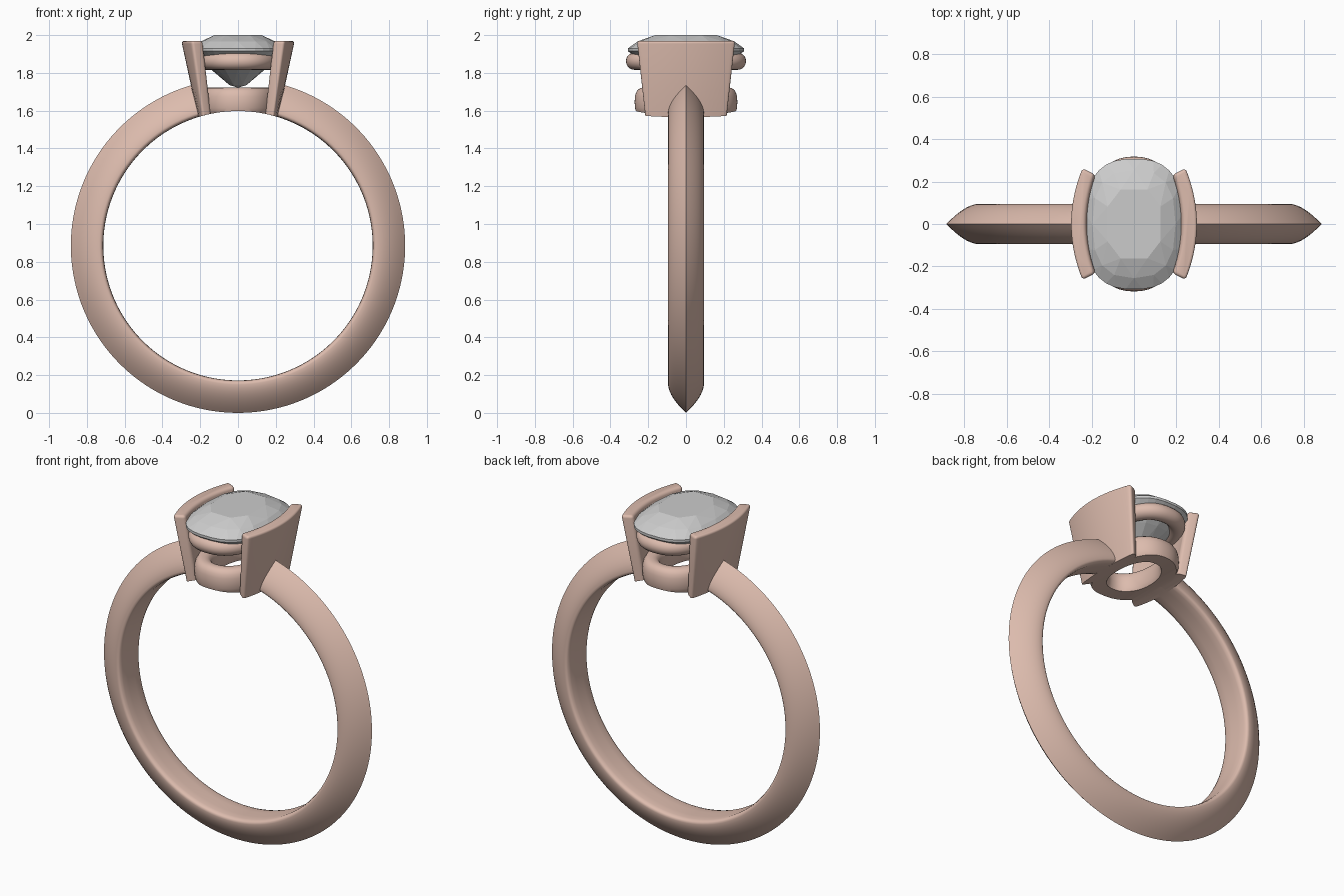
import bpy, bmesh
from math import sin, cos, pi, radians, copysign

if "Cube" in bpy.data.objects:
    bpy.data.objects.remove(bpy.data.objects["Cube"])

CZ, INNER = 0.885, 0.713          # finger hole centre height and radius


def material(name, rgb):
    m = bpy.data.materials.new(name)
    m.diffuse_color = (*rgb, 1)
    m.use_nodes = True
    m.node_tree.nodes["Principled BSDF"].inputs["Base Color"].default_value = m.diffuse_color
    return m


ROSE = material("rose_gold", (0.72, 0.50, 0.42))


def finish(bm, name, mat=None):
    bmesh.ops.recalc_face_normals(bm, faces=bm.faces)
    me = bpy.data.meshes.new(name)
    bm.to_mesh(me)
    bm.free()
    ob = bpy.data.objects.new(name, me)
    bpy.context.collection.objects.link(ob)
    if mat:
        me.materials.append(mat)
    return ob


def activate(ob):
    bpy.ops.object.select_all(action='DESELECT')
    ob.select_set(True)
    bpy.context.view_layer.objects.active = ob


def smooth(ob, angle=35):
    activate(ob)
    bpy.ops.object.shade_smooth_by_angle(angle=radians(angle))


def loft(sections, closed):
    """Skin a list of closed sections; cap the ends when the path is open."""
    bm = bmesh.new()
    rows = [[bm.verts.new(p) for p in s] for s in sections]
    n = len(rows[0])
    for a, b in zip(rows, rows[1:] + (rows[:1] if closed else [])):
        for i in range(n):
            j = (i + 1) % n
            bm.faces.new((a[i], a[j], b[j], b[i]))
    if not closed:
        bm.faces.new(rows[0])
        bm.faces.new(rows[-1])
    return bm


def spow(v, e):
    return copysign(abs(v) ** e, v)


def cushion(rx, ry, t, n=2.7):
    return rx * spow(cos(t), 2 / n), ry * spow(sin(t), 2 / n)


def cut_and_apply(ob, cutter):
    activate(ob)
    m = ob.modifiers.new("finger_hole", 'BOOLEAN')
    m.operation, m.solver, m.object = 'DIFFERENCE', 'EXACT', cutter
    bpy.ops.object.modifier_apply(modifier=m.name)


# Band: knife-edge profile swept round, left open beneath the setting
half = [(0.735 + 0.15 * t, 0.095 * (1 - t ** 1.7)) for t in [i / 8 for i in range(9)]]
side = [(INNER, 0.03), (0.714, 0.07), (0.719, 0.088), (0.726, 0.094)] + half
profile = side + [(r, -y) for r, y in reversed(side[:-1])]
gap, steps = radians(13), 120
sections = []
for i in range(steps + 1):
    a = gap + (2 * pi - 2 * gap) * i / steps
    sections.append([(r * sin(a), y, CZ + r * cos(a)) for r, y in profile])
smooth(finish(loft(sections, False), "band", ROSE))

# Cutter for the finger hole
bpy.ops.mesh.primitive_cylinder_add(vertices=160, radius=INNER, depth=2,
                                    location=(0, 0, CZ), rotation=(pi / 2, 0, 0))
cutter = bpy.context.object
cutter.name = "finger_hole_cutter"
cutter.hide_render = True


# Gallery rings: rounded section swept round an oval
def gallery(name, rx, ry, z, a, b, n, sq, flare=0.0):
    secs = []
    for i in range(72):
        t = 2 * pi * i / 72
        sec = []
        for k in range(20):
            u = 2 * pi * k / 20
            d, h = a * spow(cos(u), sq), b * spow(sin(u), sq)
            x, y = cushion(rx + d + flare * h, ry + d + flare * h, t, n)
            sec.append((x, y, z + h))
        secs.append(sec)
    return finish(loft(secs, True), name, ROSE)


smooth(gallery("upper_gallery", 0.175, 0.272, 1.862, 0.046, 0.046, 2.3, 1.0))
lower = gallery("lower_gallery", 0.155, 0.222, 1.645, 0.05, 0.078, 2.2, 0.8)
cut_and_apply(lower, cutter)
smooth(lower)


# Half-bezel walls: curved in plan, flaring upwards, soft edges
def wall(name, s):
    def level(z, outer, thick, hy, bow):
        ys = [-1 + i / 10 for i in range(21)]
        out = [(s * (outer - bow * v * v), v * hy, z) for v in ys]
        inn = [(s * (outer - thick - (bow - 0.012) * v * v), v * (hy - 0.03), z) for v in ys]
        return out + inn[::-1]
    bm = loft([level(1.53, 0.205, 0.058, 0.217, 0.022),
               level(1.97, 0.300, 0.072, 0.265, 0.055)], False)
    bmesh.ops.recalc_face_normals(bm, faces=bm.faces)
    edges = [e for e in bm.edges if e.calc_face_angle(0) > radians(35)]
    bmesh.ops.bevel(bm, geom=edges, offset=0.016, segments=4, profile=0.5, affect='EDGES')
    ob = finish(bm, name, ROSE)
    cut_and_apply(ob, cutter)
    smooth(ob)


wall("right_wall", 1)
wall("left_wall", -1)
bpy.data.objects.remove(cutter)

# Cushion-cut stone: hull of staggered facet rings
bm = bmesh.new()
for count, scale, z, shift in [(8, 0.56, 2.0, 0.5), (16, 0.83, 1.967, 0), (32, 1, 1.93, 0.5),
                               (32, 1, 1.915, 0.5), (16, 0.64, 1.825, 0), (8, 0.2, 1.735, 0.5),
                               (1, 0, 1.722, 0)]:
    for i in range(count):
        x, y = cushion(0.236 * scale, 0.308 * scale, 2 * pi * (i + shift) / count, 2.6)
        bm.verts.new((x, y, z))
bmesh.ops.convex_hull(bm, input=bm.verts)
bmesh.ops.dissolve_limit(bm, angle_limit=radians(1), verts=bm.verts, edges=bm.edges)
finish(bm, "stone")
